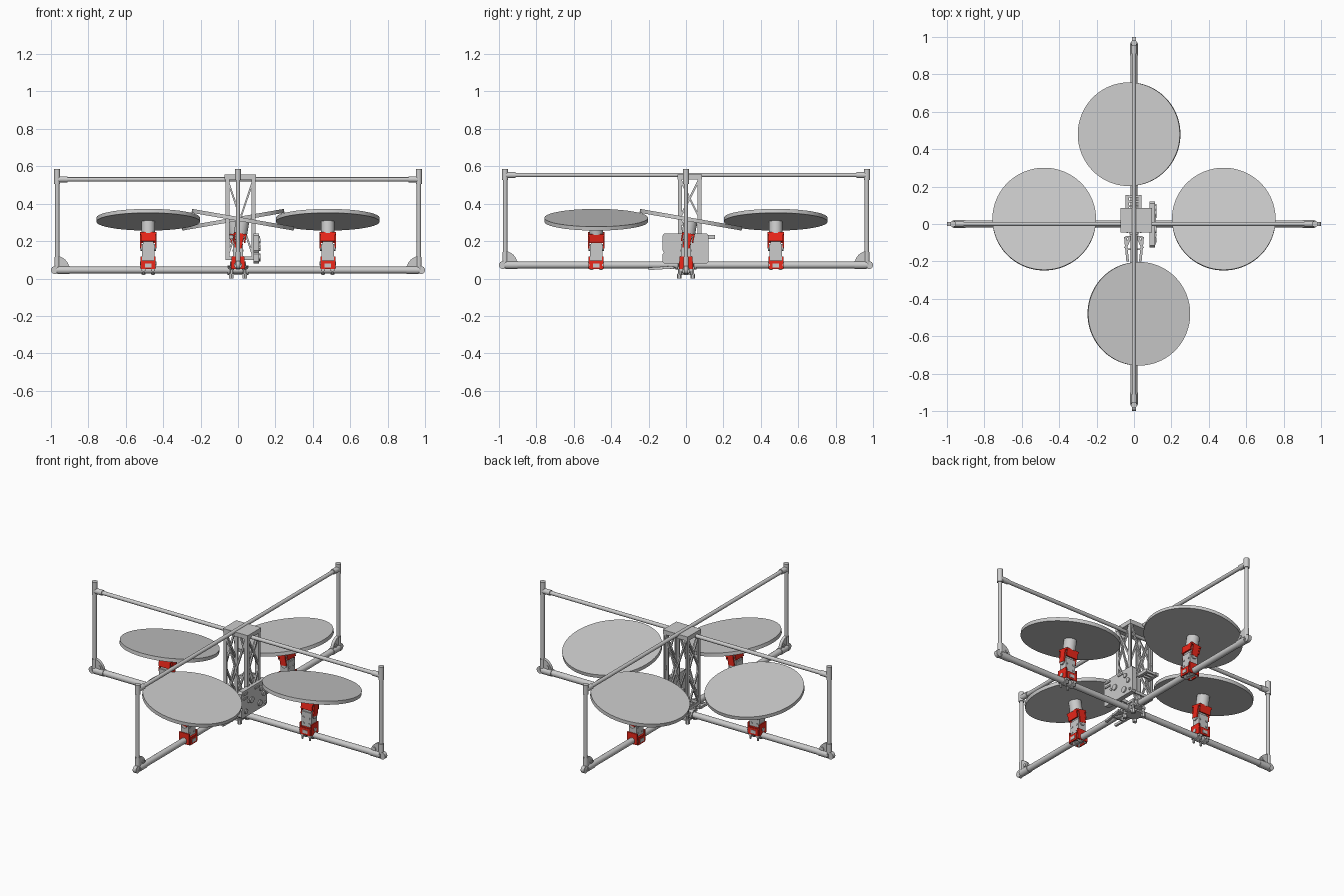
import bpy, bmesh
from math import pi, cos, sin, radians
from mathutils import Matrix, Vector

red = bpy.data.materials.new("red")
red.diffuse_color = (0.85, 0.02, 0.01, 1)
I = Matrix.Identity(4)


class Part:
    """Collects simple solids into one named object."""
    def __init__(self, name, mat=None, M=I):
        self.name, self.mat, self.M, self.bm = name, mat, M, bmesh.new()

    def box(self, x0, x1, y0, y1, z0, z1):
        m = Matrix.Translation(((x0 + x1) / 2, (y0 + y1) / 2, (z0 + z1) / 2))
        m = m @ Matrix.Diagonal((x1 - x0, y1 - y0, z1 - z0, 1))
        bmesh.ops.create_cube(self.bm, size=1, matrix=self.M @ m)
        return self

    def rod(self, a, b, r, n=24, r2=None, twist=0):
        a, b = Vector(a), Vector(b)
        d = b - a
        m = Matrix.Translation((a + b) / 2) @ d.to_track_quat('Z', 'Y').to_matrix().to_4x4()
        m = m @ Matrix.Rotation(twist, 4, 'Z')
        bmesh.ops.create_cone(self.bm, cap_ends=True, segments=n, radius1=r,
                              radius2=r if r2 is None else r2, depth=d.length, matrix=self.M @ m)
        return self

    def bar(self, a, b, w):
        return self.rod(a, b, w * 0.707, 4, twist=pi / 4)

    def prism(self, pts, y0, y1):
        vs = [self.bm.verts.new(self.M @ Vector((x, y0, z))) for x, z in pts]
        f = self.bm.faces.new(vs)
        g = bmesh.ops.extrude_face_region(self.bm, geom=[f])
        d = self.M.to_3x3() @ Vector((0, y1 - y0, 0))
        bmesh.ops.translate(self.bm, vec=d, verts=[v for v in g['geom'] if isinstance(v, bmesh.types.BMVert)])
        return self

    def done(self):
        bmesh.ops.recalc_face_normals(self.bm, faces=self.bm.faces)
        me = bpy.data.meshes.new(self.name)
        self.bm.to_mesh(me)
        self.bm.free()
        ob = bpy.data.objects.new(self.name, me)
        bpy.context.collection.objects.link(ob)
        if self.mat:
            me.materials.append(self.mat)


# Four arms: heading, lower tube height, upper tube height, rotor tilt sign
for label, deg, zl, zu, s in (("right", 0, 0.045, 0.53, 1), ("back", 90, 0.072, 0.553, 1),
                              ("left", 180, 0.045, 0.53, -1), ("front", 270, 0.072, 0.553, 1)):
    M = Matrix.Rotation(radians(deg), 4, 'Z')

    # tubes and end post
    Part(label + "_lower_tube", M=M).rod((0, 0, zl), (0.97, 0, zl), 0.018).done()
    Part(label + "_upper_tube", M=M).rod((0, 0, zu), (0.965, 0, zu), 0.0115).done()
    Part(label + "_end_post", M=M).rod((0.967, 0, zl), (0.967, 0, 0.58), 0.0115).done()

    # sleeve joints, rounded gusset and pivot eye
    j = Part(label + "_corner_joints", M=M)
    j.rod((0.967, 0, zu - 0.025), (0.967, 0, 0.586), 0.016)
    j.rod((0.912, 0, zu), (0.967, 0, zu), 0.016)
    j.rod((0.9, 0, zl), (0.965, 0, zl), 0.021)
    j.rod((0.967, 0, zl), (0.967, 0, zl + 0.07), 0.0145)
    arc = [(0.972 + 0.07 * cos(t), zl + 0.005 + 0.07 * sin(t)) for t in [pi / 2 + k * pi / 20 for k in range(11)]]
    j.prism(arc + [(0.972, zl)], -0.009, 0.009)
    j.rod((0.927, -0.014, zl + 0.03), (0.927, 0.014, zl + 0.03), 0.01, 16)
    j.rod((0.979, -0.011, zl), (0.979, 0.011, zl), 0.021)
    j.done()

    # tube clamp under the motor
    c = Part(label + "_motor_clamp", M=M)
    for x in (0.455, 0.505):
        c.rod((x - 0.011, 0, zl), (x + 0.011, 0, zl), 0.024)
        c.box(x - 0.011, x + 0.011, -0.034, 0.034, zl - 0.006, zl + 0.006)
        for y in (-0.028, 0.028):
            c.rod((x, y, zl - 0.026), (x, y, zl + 0.018), 0.006, 6)
    c.done()

    # lower red cradle
    L = Part(label + "_lower_bracket", red, M)
    L.box(0.442, 0.518, -0.036, 0.036, 0.088, 0.096)
    for e in (-1, 1):
        x = 0.48 + e * 0.036
        L.box(x - 0.004, x + 0.004, -0.034, 0.034, 0.052, 0.118)
        y = e * 0.034
        L.box(0.448, 0.512, y - 0.004, y + 0.004, 0.05, 0.092)
    L.done()

    # servo body with bosses
    S = Part(label + "_servo", M=M)
    S.box(0.446, 0.514, -0.026, 0.026, 0.097, 0.185)
    S.box(0.452, 0.508, -0.02, 0.02, 0.185, 0.205)
    S.rod((0.438, 0, 0.165), (0.522, 0, 0.165), 0.018)
    S.rod((0.436, 0, 0.08), (0.524, 0, 0.08), 0.011)
    for x in (0.46, 0.5):
        for z in (0.115, 0.15):
            S.rod((x, -0.03, z), (x, 0.03, z), 0.006, 12)
    S.box(0.463, 0.497, -0.04, 0.04, 0.06, 0.08)
    S.done()

    # tilting upper bracket, motor and rotor disc
    T = M @ Matrix.Translation((0.48, 0, 0.165)) @ Matrix.Rotation(radians(-9.9) * s, 4, 'X')
    U = Part(label + "_upper_bracket", red, T)
    U.box(-0.043, 0.043, -0.034, 0.034, 0.066, 0.078)
    for e in (-1, 1):
        x = e * 0.0395
        U.prism([(x - 0.004, -0.002), (x + 0.004, -0.002), (x + 0.004, 0.07), (x - 0.004, 0.07)], -0.02, 0.02)
        U.box(-0.038, 0.038, e * 0.03 - 0.004, e * 0.03 + 0.004, 0.03, 0.068)
    U.done()
    Part(label + "_motor", M=T).rod((0, 0, 0.074), (0, 0, 0.145), 0.036, 32) \
        .box(-0.03, 0.03, -0.024, 0.024, 0.035, 0.07).done()
    Part(label + "_rotor_disc", M=T).rod((0, 0, 0.141), (0, 0, 0.162), 0.277, 96).done()

# Lattice tower
X0, X1, Y0, Y1, ZB, ZT = -0.068, 0.094, -0.043, 0.083, 0.1, 0.545
t = Part("lattice_tower")
for x in (X0, X1 - 0.022):
    for y in (Y0, Y1 - 0.022):
        t.box(x, x + 0.022, y, y + 0.008, ZB, ZT)
        xx = x if x < 0 else X1 - 0.008
        t.box(xx, xx + 0.008, y, y + 0.022, ZB, ZT)
        t.box(xx, xx + 0.008, Y0, Y1, ZB, ZB + 0.018)
    xs = X0 + 0.005 if x < 0 else X1 - 0.005
    zm = (ZB + ZT) / 2
    for a, b in ((ZB + 0.01, zm), (zm, ZT - 0.01)):
        t.bar((xs, Y0 + 0.01, a), (xs, Y1 - 0.01, b), 0.01)
        t.bar((xs, Y1 - 0.01, a), (xs, Y0 + 0.01, b), 0.01)
for y in (Y0 + 0.005, Y1 - 0.005):
    t.bar((X0 + 0.01, y, ZB + 0.01), (X1 - 0.01, y, ZT - 0.01), 0.01)
    t.bar((X1 - 0.01, y, ZB + 0.01), (X0 + 0.01, y, ZT - 0.01), 0.01)
    t.box(X0, X1, y - 0.004, y + 0.004, ZB, ZB + 0.018)
t.done()
Part("tower_top_plate").box(X0 - 0.003, X1 + 0.003, Y0 - 0.002, Y1 + 0.002, 0.53, 0.556).done()

# Controller panel on the right side
p = Part("controller_panel")
prof = [(-0.115, 0.08), (0.11, 0.08), (0.12, 0.09), (0.12, 0.23), (0.11, 0.242), (-0.115, 0.242),
        (-0.125, 0.23), (-0.125, 0.15), (-0.118, 0.14), (-0.125, 0.13), (-0.125, 0.09)]
p.M = Matrix.Rotation(pi / 2, 4, 'Z')
p.prism(prof, -0.112, -0.084)
p.M = I
for y, z, r in ((-0.085, 0.115, 0.014), (-0.03, 0.165, 0.018), (0.06, 0.2, 0.014), (0.085, 0.16, 0.014),
                (0.05, 0.115, 0.018), (-0.06, 0.165, 0.008), (0.1, 0.1, 0.008)):
    p.rod((0.1, y, z), (0.119, y, z), r, 20)
for y, z in ((-0.09, 0.222), (-0.09, 0.195), (0.02, 0.222)):
    p.box(0.105, 0.118, y - 0.02, y + 0.02, z - 0.005, z + 0.005)
p.done()

# Rear ladder-shaped bracket
b = Part("rear_bracket")
for x in (-0.036, 0.032):
    b.box(x - 0.009, x + 0.009, 0.075, 0.155, 0.212, 0.232)
for y in (0.095, 0.12, 0.147):
    b.box(-0.04, 0.036, y - 0.005, y + 0.005, 0.214, 0.23)
b.done()

# Front A-shaped bracket
a = Part("front_bracket")
for e in (-1, 1):
    a.bar((e * 0.018, -0.065, 0.06), (e * 0.046, -0.13, 0.057), 0.014)
    a.bar((e * 0.046, -0.07, 0.06), (e * 0.034, -0.2, 0.052), 0.014)
a.box(-0.046, 0.046, -0.075, -0.063, 0.052, 0.066)
a.box(-0.036, 0.036, -0.14, -0.13, 0.05, 0.063)
a.done()

# Central cross clamp with bolts
h = Part("centre_clamp")
h.box(-0.045, 0.045, -0.045, 0.045, 0.05, 0.064)
h.box(-0.03, 0.03, -0.03, 0.03, 0.086, 0.1)
for e in (-1, 1):
    h.rod((e * 0.025, 0, 0.045), (e * 0.055, 0, 0.045), 0.025)
    h.rod((0, e * 0.025, 0.072), (0, e * 0.055, 0.072), 0.025)
    for f in (-1, 1):
        h.rod((e * 0.036, f * 0.036, 0.005), (e * 0.036, f * 0.036, 0.09), 0.008, 12)
        h.rod((e * 0.036, f * 0.036, 0), (e * 0.036, f * 0.036, 0.025), 0.013, 6)
h.box(-0.045, 0.045, -0.045, 0.045, 0.018, 0.028)
h.done()

# Smooth round parts, keep edges sharp
bpy.ops.object.select_all(action='SELECT')
bpy.context.view_layer.objects.active = bpy.context.selected_objects[0]
bpy.ops.object.shade_smooth_by_angle(angle=radians(30))
